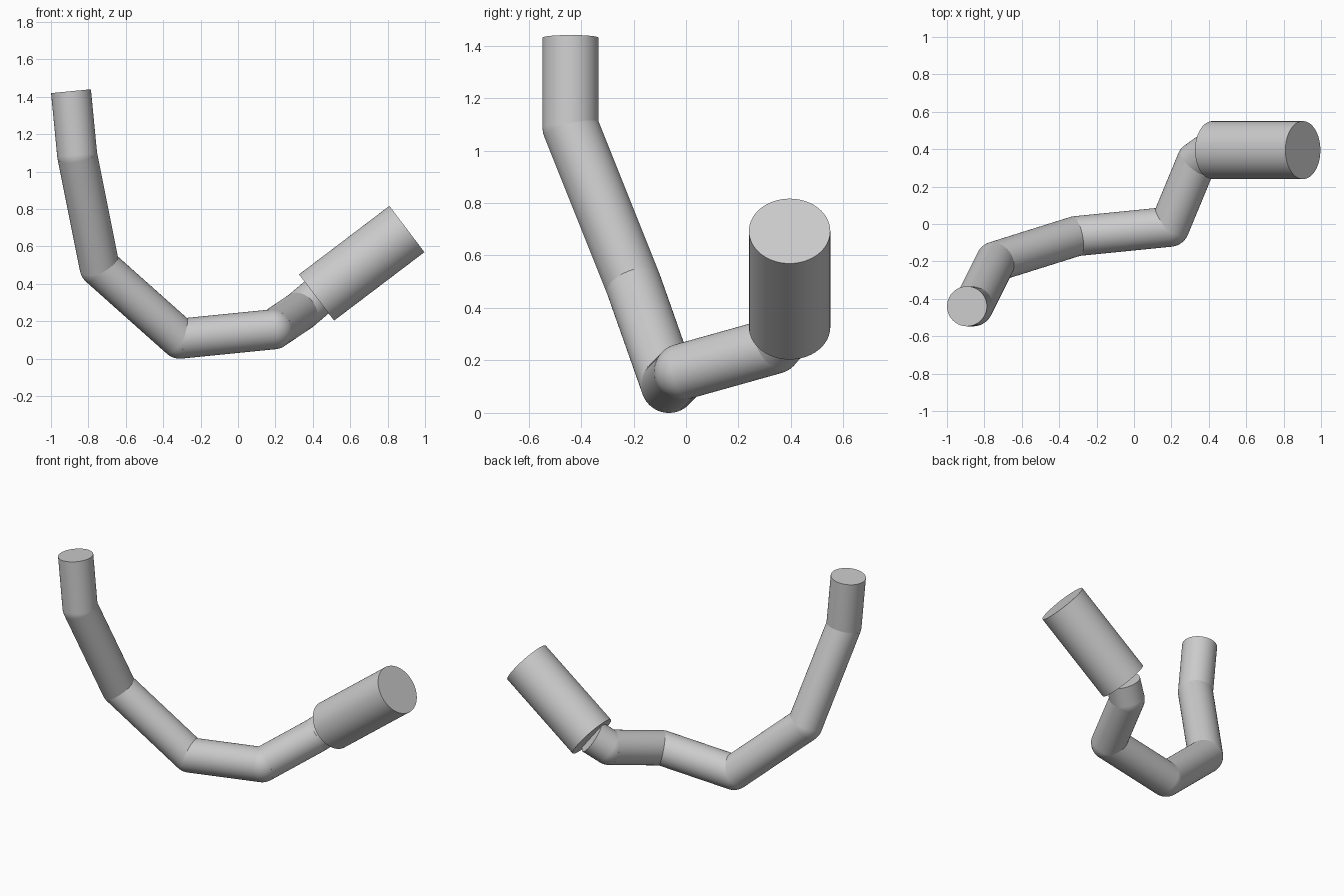
import bpy
import math
from mathutils import Vector

cube = bpy.data.objects.get("Cube")
if cube:
    bpy.data.objects.remove(cube, do_unlink=True)

# Single plain grey
grey = bpy.data.materials.new("plain grey")
grey.use_nodes = True
grey.diffuse_color = (0.6, 0.6, 0.6, 1)
grey.node_tree.nodes["Principled BSDF"].inputs["Base Color"].default_value = (0.6, 0.6, 0.6, 1)


def finish(name):
    obj = bpy.context.object
    obj.name = name
    obj.data.materials.append(grey)
    bpy.ops.object.shade_smooth_by_angle(angle=math.radians(35))
    return obj


def rod(name, start, end, radius):
    """Capped cylinder between two points."""
    a, b = Vector(start), Vector(end)
    axis = b - a
    bpy.ops.mesh.primitive_cylinder_add(
        vertices=64, radius=radius, depth=axis.length, location=(a + b) / 2,
        rotation=axis.to_track_quat("Z", "Y").to_euler())
    return finish(name)


def ball(name, centre, radius):
    bpy.ops.mesh.primitive_uv_sphere_add(
        segments=64, ring_count=32, radius=radius, location=centre)
    return finish(name)


# Bent tube: centre line from the upper end to the handle
TUBE_RADIUS = 0.107
path = [
    (-0.893, -0.44, 1.43),
    (-0.86, -0.44, 1.09),
    (-0.74, -0.20, 0.49),
    (-0.31, -0.065, 0.107),
    (0.19, -0.015, 0.157),
    (0.335, 0.335, 0.255),
    (0.42, 0.395, 0.327),
]
for i, (start, end) in enumerate(zip(path, path[1:]), 1):
    rod(f"tube_section_{i}", start, end, TUBE_RADIUS)

# Rounded elbows at the bends
for i, point in enumerate(path[1:-1], 1):
    ball(f"elbow_{i}", point, TUBE_RADIUS)

# Thick end cylinder
rod("end_cylinder", path[-1], (0.903, 0.395, 0.693), 0.155)
